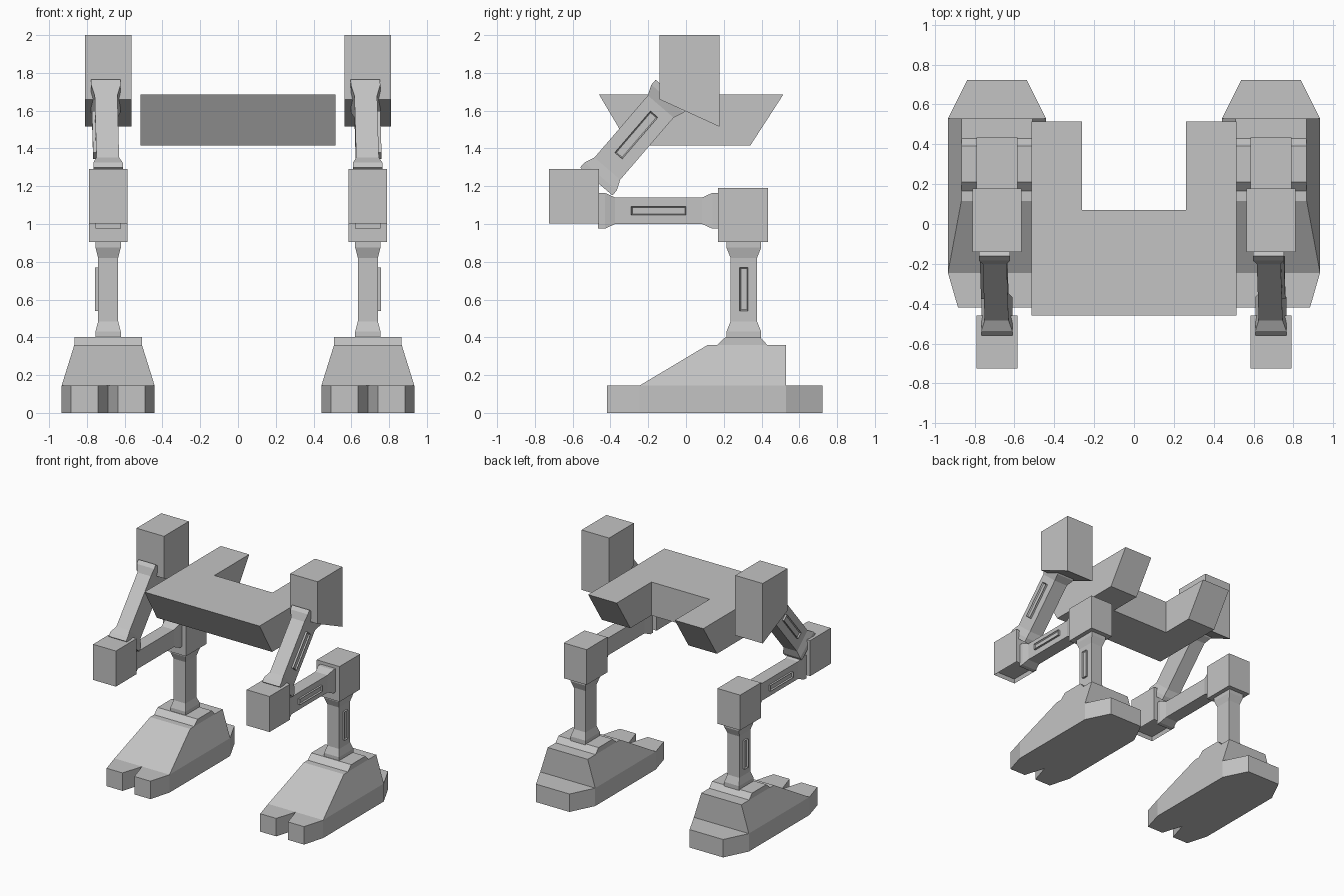
import bpy, bmesh
from mathutils import Vector

if "Cube" in bpy.data.objects:
    bpy.data.objects.remove(bpy.data.objects["Cube"])

grey = bpy.data.materials.new("plain_grey")
grey.diffuse_color = (0.55, 0.55, 0.55, 1)
grey.use_nodes = True
grey.node_tree.nodes["Principled BSDF"].inputs["Base Color"].default_value = grey.diffuse_color
LEG_X = 0.6875   # centre line of each leg


def finish(name, bm):
    bmesh.ops.recalc_face_normals(bm, faces=bm.faces)
    me = bpy.data.meshes.new(name)
    bm.to_mesh(me)
    bm.free()
    me.materials.append(grey)
    ob = bpy.data.objects.new(name, me)
    bpy.context.collection.objects.link(ob)
    return ob


def loft(name, rings):
    """Skin a row of equally sized rings and cap both ends."""
    bm = bmesh.new()
    vs = [[bm.verts.new(p) for p in r] for r in rings]
    n = len(vs[0])
    bm.faces.new(vs[0])
    bm.faces.new(vs[-1])
    for a, b in zip(vs, vs[1:]):
        for i in range(n):
            j = (i + 1) % n
            bm.faces.new((a[i], a[j], b[j], b[i]))
    return finish(name, bm)


def rect(x0, x1, y0, y1, z):
    return [(x0, y0, z), (x1, y0, z), (x1, y1, z), (x0, y1, z)]


def box(name, cx, hx, y0, y1, z0, z1):
    return loft(name, [rect(cx - hx, cx + hx, y0, y1, z) for z in (z0, z1)])


def recess(ob, direction, rim, depth):
    """Sink an inset panel into the face pointing in the given direction."""
    bm = bmesh.new()
    bm.from_mesh(ob.data)
    face = max(bm.faces, key=lambda f: f.normal.dot(Vector(direction)))
    bmesh.ops.inset_region(bm, faces=[face], thickness=rim, depth=0)
    move = face.normal * -depth
    for v in face.verts:
        v.co += move
    bm.to_mesh(ob.data)
    bm.free()


def limb(name, side, a, b, body, end, slot, lean=0.0):
    """Bar from a to b (y, z) with flared ends and a raised outer slot frame.
    body and end are (half thickness in x, half width across)."""
    pa, pb = Vector((0, *a)), Vector((0, *b))
    length = (pb - pa).length
    u = (pb - pa) / length
    w = Vector((0, -u.z, u.y))
    cx = side * LEG_X

    def point(x, t, s):
        return Vector((cx + x + lean * t / length, 0, 0)) + pa + u * t + w * s

    rings = []
    for t, (hx, hw) in ((0, end), (0.035, end), (0.09, body),
                        (length - 0.09, body), (length - 0.035, end), (length, end)):
        rings.append([point(x, t, s) for x, s in
                      ((-hx, -hw), (hx, -hw), (hx, hw), (-hx, hw))])
    loft(name, rings)
    # slot frame on the outer face
    t0, t1, hw = slot
    frame = loft(name + "_slot", [
        [point(side * x, t, s) for t, s in ((t0, -hw), (t1, -hw), (t1, hw), (t0, hw))]
        for x in (body[0] - 0.01, body[0] + 0.016)])
    recess(frame, (side, 0, 0), 0.009, 0.01)


# torso: U-shaped slab with sloping front and back
def torso_ring(z, front, back):
    return [(-0.515, front, z), (0.515, front, z), (0.515, back, z), (0.26, back, z),
            (0.26, 0.07, z), (-0.26, 0.07, z), (-0.26, back, z), (-0.515, back, z)]


loft("torso", [torso_ring(1.415, -0.30, 0.34), torso_ring(1.685, -0.46, 0.515)])

for side, tag in ((-1, "left_"), (1, "right_")):
    cx = side * LEG_X

    # hip block with slanted underside
    profile = [(-0.14, 2.0), (0.177, 2.0), (0.177, 1.515), (-0.14, 1.66)]
    loft(tag + "hip", [[(cx + dx, y, z) for y, z in profile] for dx in (-0.123, 0.123)])

    # thigh, forearm-like link and shin
    limb(tag + "thigh", side, (-0.475, 1.225), (-0.075, 1.69),
         (0.06, 0.09), (0.078, 0.113), (0.18, 0.47, 0.026), lean=-0.013)
    limb(tag + "link", side, (-0.465, 1.07), (0.175, 1.07),
         (0.054, 0.07), (0.067, 0.095), (0.175, 0.465, 0.023))
    limb(tag + "shin", side, (0.306, 0.395), (0.306, 0.91),
         (0.053, 0.07), (0.067, 0.092), (0.145, 0.375, 0.022))

    # joint blocks
    front = box(tag + "front_joint", cx, 0.102, -0.725, -0.46, 1.002, 1.29)
    recess(front, (0, 0, -1), 0.014, 0.03)
    box(tag + "rear_joint", cx, 0.102, 0.17, 0.435, 0.905, 1.19)

    # ankle plate
    loft(tag + "ankle_plate", [rect(cx - 0.179, cx + 0.179, 0.165, 0.43, 0.36),
                               rect(cx - 0.179, cx + 0.179, 0.21, 0.392, 0.402)])

    # upper foot wedge
    loft(tag + "foot_top", [rect(cx - 0.246, cx + 0.246, -0.245, 0.53, 0.145),
                            rect(cx - 0.179, cx + 0.179, 0.115, 0.53, 0.36)])

    # sole with split toes and tapered heel
    half = [(0.053, -0.418), (0.196, -0.418), (0.246, -0.245), (0.246, 0.53), (0.15, 0.722)]
    outline = [(0, -0.245)] + half + [(-x, y) for x, y in reversed(half)]
    loft(tag + "sole", [[(cx + x, y, z) for x, y in outline] for z in (0, 0.145)])
